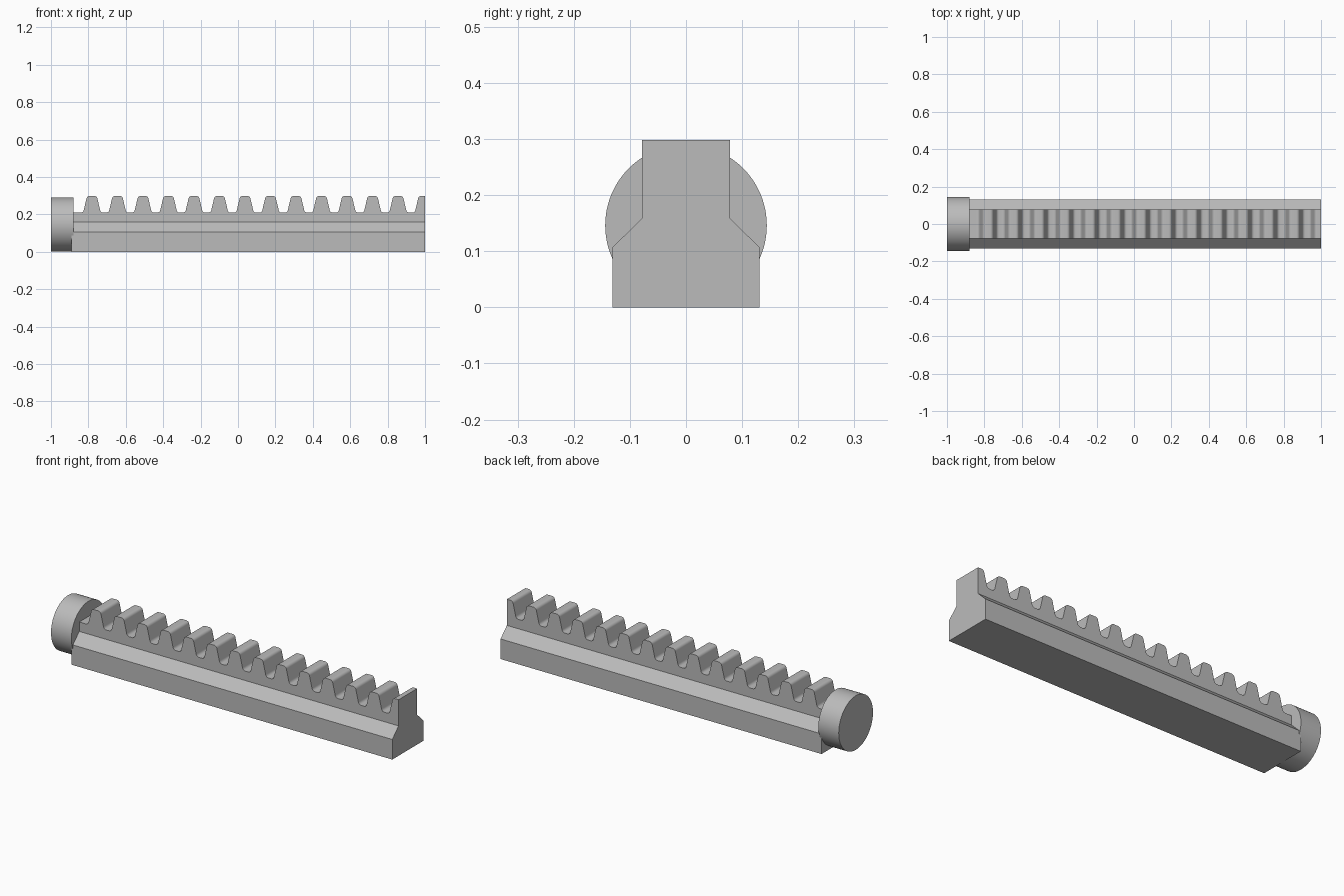
import bpy, bmesh, math
from mathutils import Vector

cube = bpy.data.objects.get("Cube")
if cube:
    bpy.data.objects.remove(cube, do_unlink=True)

grey = bpy.data.materials.new("plain grey")
grey.use_nodes = True
COLOUR = (0.5, 0.5, 0.5, 1)
grey.diffuse_color = COLOUR
grey.node_tree.nodes["Principled BSDF"].inputs["Base Color"].default_value = COLOUR


def extrude(name, points, vector):
    """Solid made by sweeping a closed planar outline along a vector."""
    bm = bmesh.new()
    face = bm.faces.new([bm.verts.new(p) for p in points])
    result = bmesh.ops.extrude_face_region(bm, geom=[face])
    moved = [v for v in result["geom"] if isinstance(v, bmesh.types.BMVert)]
    bmesh.ops.translate(bm, verts=moved, vec=vector)
    bmesh.ops.recalc_face_normals(bm, faces=bm.faces)
    mesh = bpy.data.meshes.new(name)
    bm.to_mesh(mesh)
    bm.free()
    mesh.materials.append(grey)
    obj = bpy.data.objects.new(name, mesh)
    bpy.context.collection.objects.link(obj)
    return obj


def select(obj):
    bpy.ops.object.select_all(action='DESELECT')
    obj.select_set(True)
    bpy.context.view_layer.objects.active = obj


def rounded(corner, before, after, radius, steps=6):
    """Points of a tangent arc replacing a corner."""
    c = Vector(corner)
    u = (Vector(before) - c).normalized()
    w = (Vector(after) - c).normalized()
    half = u.angle(w) / 2
    cut = radius / math.tan(half)
    centre = c + (u + w).normalized() * (radius / math.sin(half))
    start, end = c + u * cut - centre, c + w * cut - centre
    sweep = start.angle_signed(end)
    arc = []
    for i in range(steps + 1):
        a = -sweep * i / steps
        arc.append(centre + Vector((start.x * math.cos(a) - start.y * math.sin(a),
                                    start.x * math.sin(a) + start.y * math.cos(a))))
    return arc


# Tooth row outline in x and z
ROOT, TIP, PITCH, FIRST, TEETH = 0.209, 0.298, 0.1364, -0.781, 14
ROOT_HALF, TIP_HALF = 0.047, 0.026
left_foot, left_tip = (-ROOT_HALF, ROOT), (-TIP_HALF, TIP)
right_tip, right_foot = (TIP_HALF, TIP), (ROOT_HALF, ROOT)
tooth = (rounded(left_foot, (-PITCH / 2, ROOT), left_tip, 0.017)
         + rounded(left_tip, left_foot, right_tip, 0.017)
         + rounded(right_tip, left_tip, right_foot, 0.017)
         + rounded(right_foot, right_tip, (PITCH / 2, ROOT), 0.017))
outline = [(-1.2, -0.2), (-1.2, ROOT)]
for i in range(TEETH):
    outline += [(p.x + FIRST + i * PITCH, p.y) for p in tooth]
outline += [(1.2, ROOT), (1.2, -0.2)]
tooth_shape = extrude("tooth_shape", [(x, -0.3, z) for x, z in outline], (0, 0.6, 0))
tooth_shape.hide_render = True

# Bar with a wide foot, sloped shoulders and a narrow upper web
half = [(0.131, 0), (0.131, 0.107), (0.078, 0.159), (0.078, 0.4)]
section = half + [(-y, z) for y, z in reversed(half)]
bar = extrude("toothed_bar", [(-0.89, y, z) for y, z in section], (1.89, 0, 0))
mod = bar.modifiers.new("cut teeth", 'BOOLEAN')
mod.operation = 'INTERSECT'
mod.solver = 'EXACT'
mod.object = tooth_shape
select(bar)
bpy.ops.object.modifier_apply(modifier=mod.name)
bpy.data.objects.remove(tooth_shape, do_unlink=True)
select(bar)
bpy.ops.object.shade_smooth_by_angle(angle=math.radians(30))

# Round head on the end of the bar
bpy.ops.mesh.primitive_cylinder_add(vertices=96, radius=0.144, depth=0.12,
                                    location=(-0.94, 0, 0.146),
                                    rotation=(0, math.pi / 2, 0))
head = bpy.context.object
head.name = "round_head"
head.data.materials.append(grey)
select(head)
bpy.ops.object.shade_smooth_by_angle(angle=math.radians(30))
